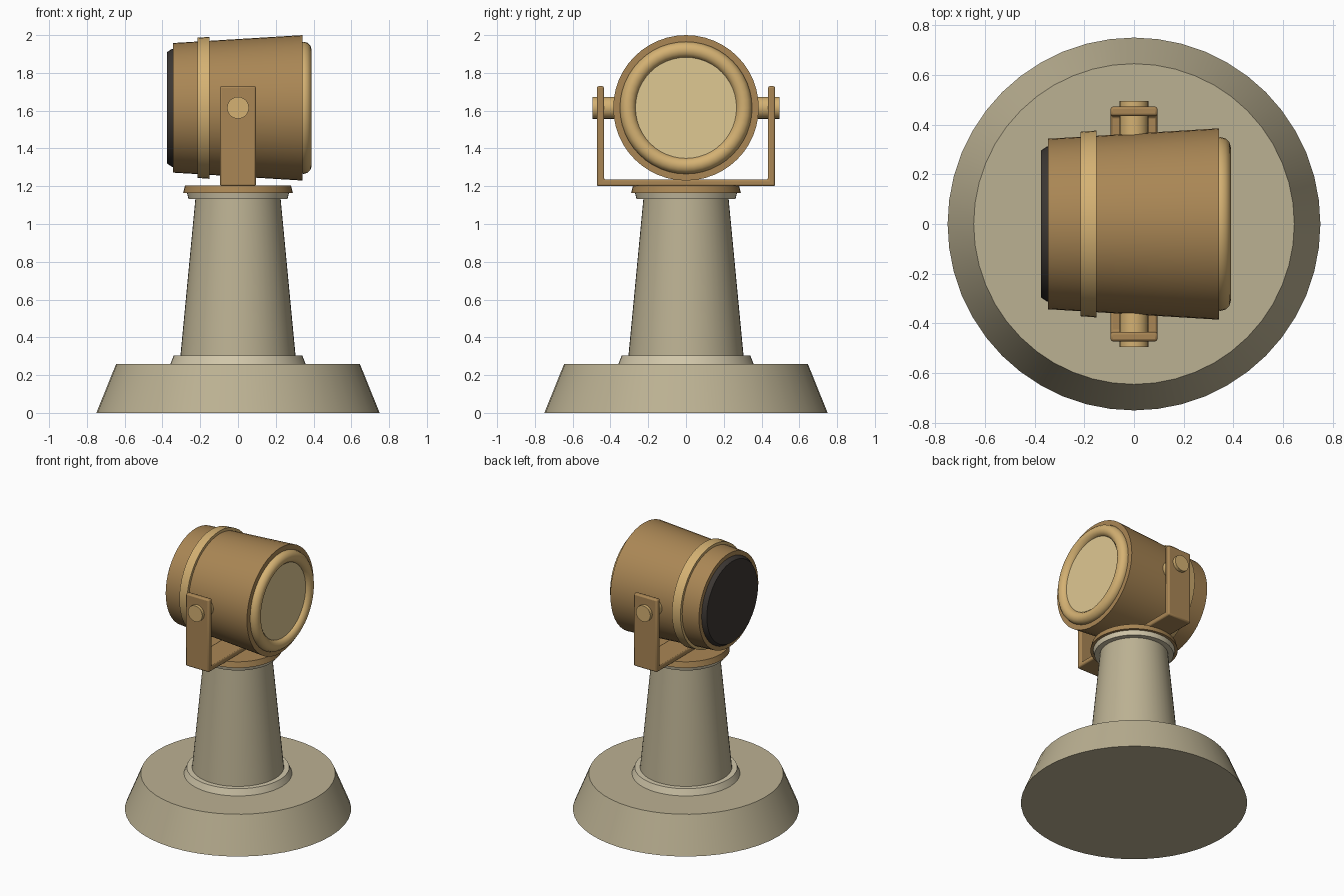
import bpy, bmesh, math

if "Cube" in bpy.data.objects:
    bpy.data.objects.remove(bpy.data.objects["Cube"])

SEG = 48
HEAD_Z = 1.615


def material(name, rgb):
    m = bpy.data.materials.new(name)
    m.diffuse_color = (*rgb, 1)
    m.use_nodes = True
    m.node_tree.nodes["Principled BSDF"].inputs["Base Color"].default_value = m.diffuse_color
    return m


STONE = material("stone", (0.50, 0.44, 0.29))
PALE = material("pale_stone", (0.64, 0.57, 0.40))
BRONZE = material("bronze", (0.40, 0.24, 0.09))
GOLD = material("gold", (0.66, 0.44, 0.17))
LENS = material("lens", (0.74, 0.58, 0.29))
DARK = material("dark", (0.045, 0.038, 0.033))


def finish(name, bm, mat):
    bmesh.ops.recalc_face_normals(bm, faces=bm.faces)
    me = bpy.data.meshes.new(name)
    bm.to_mesh(me)
    bm.free()
    me.materials.append(mat)
    ob = bpy.data.objects.new(name, me)
    bpy.context.collection.objects.link(ob)
    bpy.ops.object.select_all(action='DESELECT')
    ob.select_set(True)
    bpy.context.view_layer.objects.active = ob
    bpy.ops.object.shade_smooth_by_angle(angle=math.radians(35))
    return ob


def lathe(name, profile, mat, axis='Z', seg=SEG, closed=False):
    """Turn (radius, position) points round an axis; cap the ends unless closed."""
    bm = bmesh.new()
    rings = []
    for r, h in profile:
        ring = []
        for i in range(seg):
            a = math.tau * i / seg
            u, v = r * math.cos(a), r * math.sin(a)
            co = {'Z': (u, v, h), 'X': (h, u, v + HEAD_Z),
                  'Y': (u, h, v + HEAD_Z)}[axis]
            ring.append(bm.verts.new(co))
        rings.append(ring)
    pairs = list(zip(rings, rings[1:]))
    if closed:
        pairs.append((rings[-1], rings[0]))
    else:
        bm.faces.new(rings[0])
        bm.faces.new(rings[-1])
    for a, b in pairs:
        for i in range(seg):
            j = (i + 1) % seg
            bm.faces.new((a[i], a[j], b[j], b[i]))
    return finish(name, bm, mat)


# Pedestal
lathe("base", [(0.75, 0), (0.645, 0.26)], STONE)
lathe("lower_collar", [(0.36, 0.255), (0.34, 0.305)], PALE)
lathe("column", [(0.305, 0.30), (0.225, 1.14)], STONE)
lathe("upper_collar", [(0.262, 1.133), (0.272, 1.17)], PALE)
lathe("swivel_plate", [(0.29, 1.165), (0.28, 1.205)], BRONZE)

# U-shaped yoke
bm = bmesh.new()
outline = [(-0.472, 1.20), (0.472, 1.20), (0.472, 1.73), (0.434, 1.73),
           (0.434, 1.235), (-0.434, 1.235), (-0.434, 1.73), (-0.472, 1.73)]
face = bm.faces.new([bm.verts.new((-0.095, y, z)) for y, z in outline])
ext = bmesh.ops.extrude_face_region(bm, geom=[face])
bmesh.ops.translate(bm, vec=(0.19, 0, 0),
                    verts=[v for v in ext["geom"] if isinstance(v, bmesh.types.BMVert)])
yoke = finish("yoke", bm, BRONZE)
bevel = yoke.modifiers.new("bevel", 'BEVEL')
bevel.width = 0.01
bevel.segments = 2

# Pivot pins
for side, label in ((-1, "front"), (1, "back")):
    lathe(label + "_pivot_pin", [(0.058, side * 0.33), (0.058, side * 0.495)],
          GOLD, 'Y', 24)

# Lamp head
lathe("lamp_housing", [(0.343, -0.345), (0.385, 0.342)], BRONZE, 'X')
lathe("rear_cap", [(0.312, -0.34), (0.312, -0.35), (0.295, -0.375)], DARK, 'X')
lathe("housing_band", [(0.371, -0.215), (0.376, -0.15)], GOLD, 'X')
lathe("lens_disc", [(0.272, 0.33), (0.272, 0.36)], LENS, 'X')
rim = [(0.307 + 0.043 * math.cos(math.tau * i / 12),
        0.347 + 0.043 * math.sin(math.tau * i / 12)) for i in range(12)]
lathe("lens_rim", rim, GOLD, 'X', closed=True)
